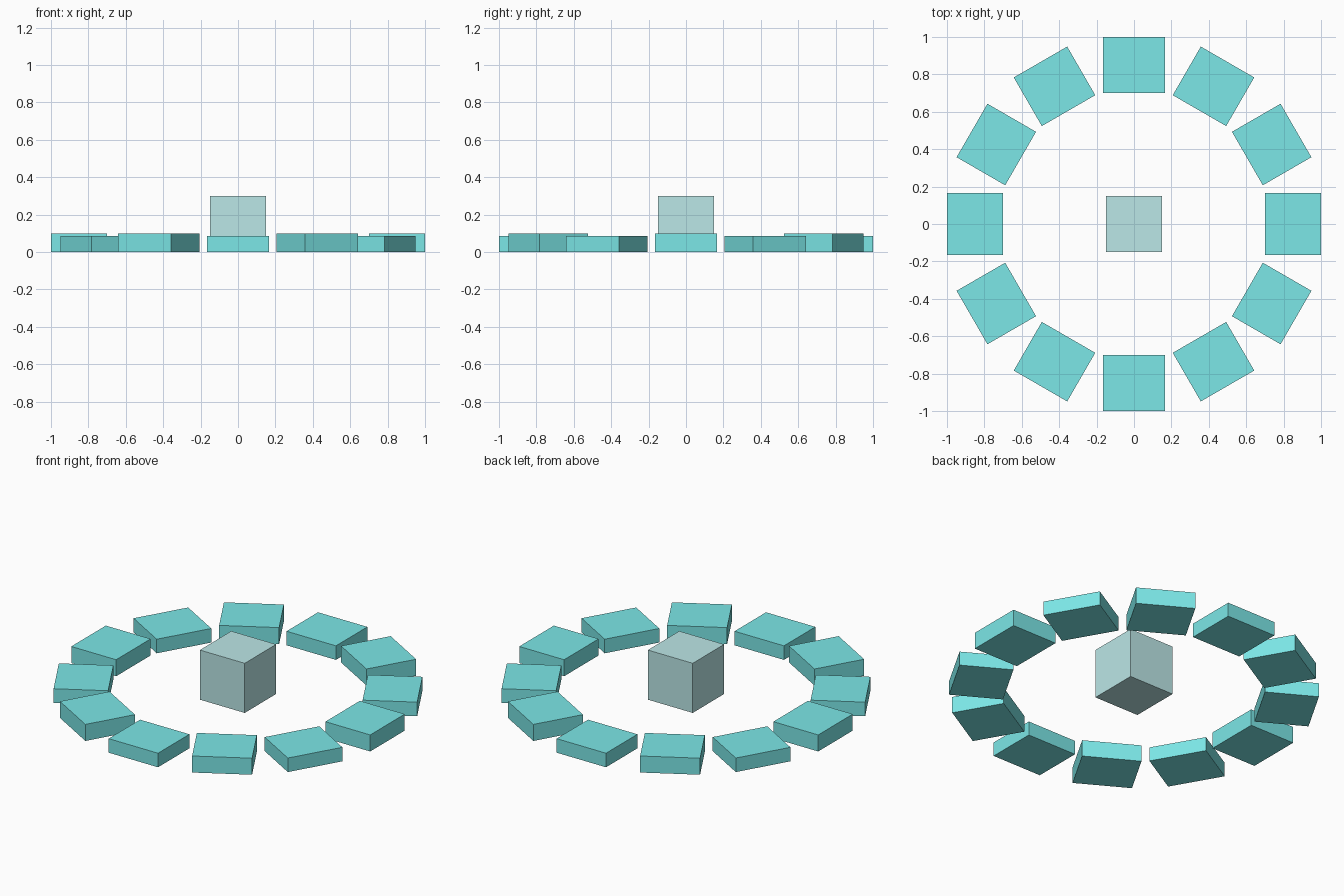
import bpy
from math import pi, cos, sin

default = bpy.data.objects.get("Cube")
if default:
    bpy.data.objects.remove(default, do_unlink=True)


def make_material(name, rgb):
    mat = bpy.data.materials.new(name)
    mat.use_nodes = True
    color = (*rgb, 1.0)
    mat.diffuse_color = color
    mat.node_tree.nodes["Principled BSDF"].inputs["Base Color"].default_value = color
    return mat


def add_block(name, size, x, y, turn, mat):
    """Box resting on the ground, turned about the vertical axis."""
    bpy.ops.mesh.primitive_cube_add(size=1, location=(x, y, size[2] / 2), rotation=(0, 0, turn))
    block = bpy.context.object
    block.name = name
    block.scale = size
    bpy.ops.object.transform_apply(location=False, rotation=False, scale=True)
    block.data.materials.append(mat)
    return block


teal = make_material("teal", (0.2, 0.8, 0.8))
pale_teal = make_material("pale_grey_teal", (0.5, 0.8, 0.8))

# Central cube
add_block("center_cube", (0.3, 0.3, 0.3), 0, 0, 0, pale_teal)

# Ring of blocks, alternating tall and low
count = 12
radius = 0.85
for i in range(count):
    angle = 2 * pi * i / count
    height = 0.1 if i % 2 == 0 else 0.085
    add_block(f"ring_block_{i + 1}", (0.3, 0.33, height),
              radius * cos(angle), radius * sin(angle), angle, teal)
